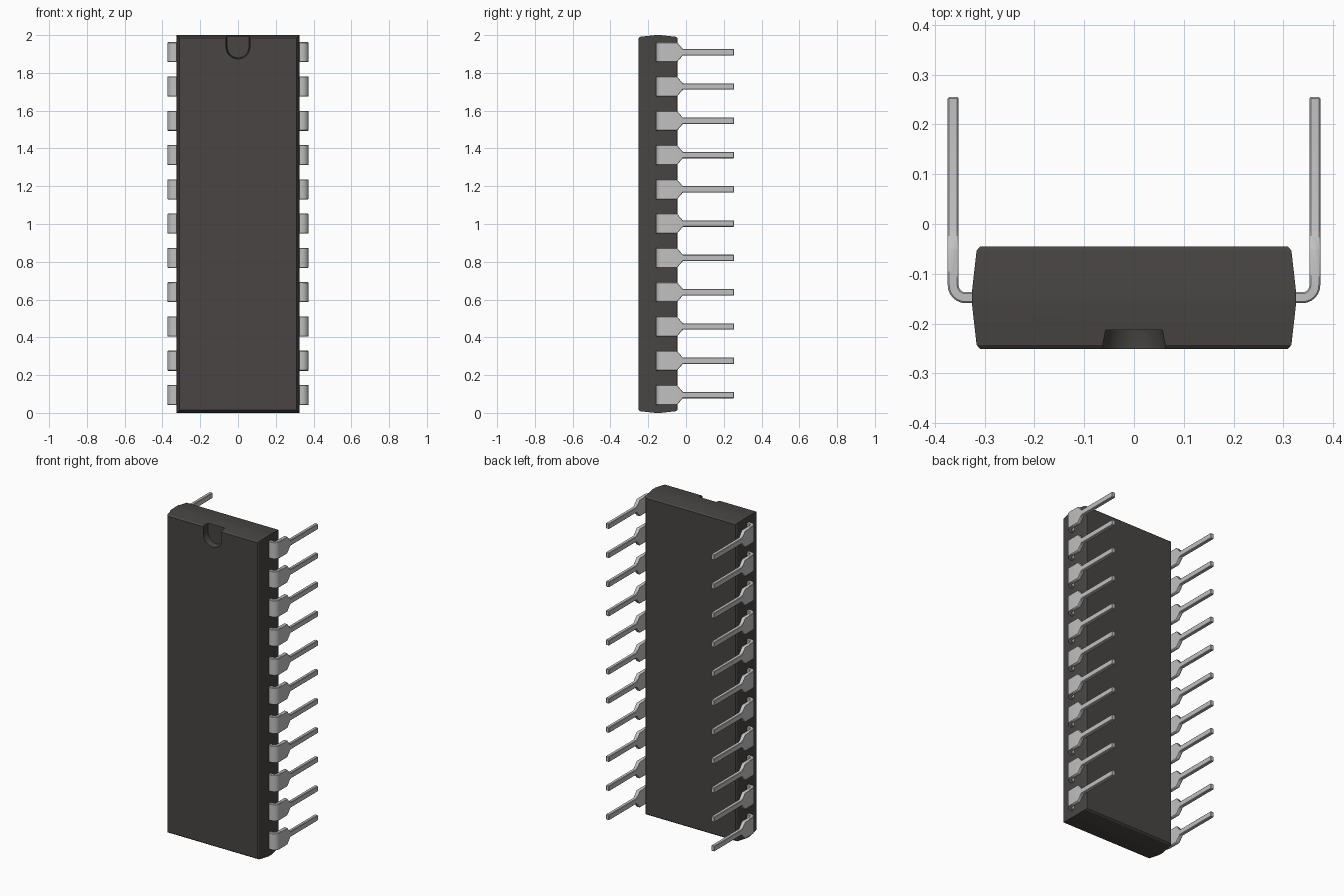
import bpy, bmesh, math

cube = bpy.data.objects.get("Cube")
if cube:
    bpy.data.objects.remove(cube, do_unlink=True)


def material(name, rgb):
    mat = bpy.data.materials.new(name)
    mat.use_nodes = True
    mat.diffuse_color = (*rgb, 1)
    node = mat.node_tree.nodes["Principled BSDF"]
    node.inputs["Base Color"].default_value = (*rgb, 1)
    node.inputs["Roughness"].default_value = 0.6
    return mat


def loft(name, sections, mat):
    """Skin closed loops of equal point count and cap both ends."""
    bm = bmesh.new()
    rings = [[bm.verts.new(p) for p in s] for s in sections]
    n = len(rings[0])
    for a, b in zip(rings, rings[1:]):
        for i in range(n):
            j = (i + 1) % n
            bm.faces.new((a[i], a[j], b[j], b[i]))
    bm.faces.new(rings[0][::-1])
    bm.faces.new(rings[-1])
    bmesh.ops.recalc_face_normals(bm, faces=bm.faces)
    mesh = bpy.data.meshes.new(name)
    bm.to_mesh(mesh)
    bm.free()
    mesh.materials.append(mat)
    ob = bpy.data.objects.new(name, mesh)
    bpy.context.collection.objects.link(ob)
    return ob


def activate(ob):
    bpy.ops.object.select_all(action="DESELECT")
    ob.select_set(True)
    bpy.context.view_layer.objects.active = ob


plastic = material("dark grey plastic", (0.065, 0.06, 0.057))
metal = material("light grey metal", (0.53, 0.53, 0.53))

# Moulded body: rectangles stacked through the depth, widest in the middle
BODY_Y, HALF_DEPTH, HALF_W = -0.148, 0.103, 0.325
profile = [(-1, 0.016), (-0.92, 0.009), (-0.15, 0), (0.15, 0), (0.92, 0.009), (1, 0.016)]


def rectangle(t, inset):
    x, y = HALF_W - inset, BODY_Y + t * HALF_DEPTH
    lo, hi = inset, 2 - inset
    return [(-x, y, lo), (x, y, lo), (x, y, hi), (-x, y, hi)]


body = loft("body", [rectangle(t, i) for t, i in profile], plastic)


# Round-bottomed orientation notch at the top of the front face
def notch_outline(y, r):
    arc = [math.pi + math.pi * k / 16 for k in range(17)]
    pts = [(r * math.cos(a), y, 1.937 + r * math.sin(a)) for a in arc]
    return pts + [(r, y, 2.1), (-r, y, 2.1)]


cutter = loft("notch_cutter", [notch_outline(-0.3, 0.063), notch_outline(-0.245, 0.063),
                               notch_outline(-0.213, 0.057)], plastic)
cutter.hide_render = True
cut = body.modifiers.new("notch", "BOOLEAN")
cut.object = cutter
cut.operation = "DIFFERENCE"
cut.solver = "EXACT"
activate(body)
bpy.ops.object.modifier_apply(modifier=cut.name)
bpy.data.objects.remove(cutter, do_unlink=True)
bpy.ops.object.shade_smooth_by_angle(angle=math.radians(20))

# Pin path: out of the body, round the bend, then back to a narrow leg
THICK, WIDE, THIN, BEND = 0.011, 0.053, 0.017, 0.025
path = [(0.3, BODY_Y, -90, WIDE)]
for k in range(7):
    deg = -90 + 15 * k
    a = math.radians(deg)
    path.append((0.338 + BEND * math.cos(a), -0.123 + BEND * math.sin(a), deg, WIDE))
leg_x = 0.338 + BEND
path += [(leg_x, -0.048, 0, WIDE), (leg_x, -0.017, 0, THIN), (leg_x, 0.255, 0, THIN)]


def pin_section(side, x, y, deg, half):
    dx = THICK * math.cos(math.radians(deg))
    dy = THICK * math.sin(math.radians(deg))
    inner, outer = (side * (x - dx), y - dy), (side * (x + dx), y + dy)
    return [(*inner, -half), (*outer, -half), (*outer, half), (*inner, half)]


# Eleven pins on each side, sharing one mesh per side
PINS, PITCH = 11, 0.1815
for side, label in ((1, "left"), (-1, "right")):
    mesh = None
    for i in range(PINS):
        name = f"{label}_pin_{i + 1}"
        if mesh is None:
            pin = loft(name, [pin_section(side, *p) for p in path], metal)
            bevel = pin.modifiers.new("soft_edges", "BEVEL")
            bevel.width = 0.003
            bevel.segments = 1
            bevel.limit_method = "ANGLE"
            bevel.angle_limit = math.radians(35)
            activate(pin)
            bpy.ops.object.modifier_apply(modifier=bevel.name)
            bpy.ops.object.shade_smooth_by_angle(angle=math.radians(30))
            mesh = pin.data
        else:
            pin = bpy.data.objects.new(name, mesh)
            bpy.context.collection.objects.link(pin)
        pin.location.z = 1.002 + (i - (PINS - 1) / 2) * PITCH
